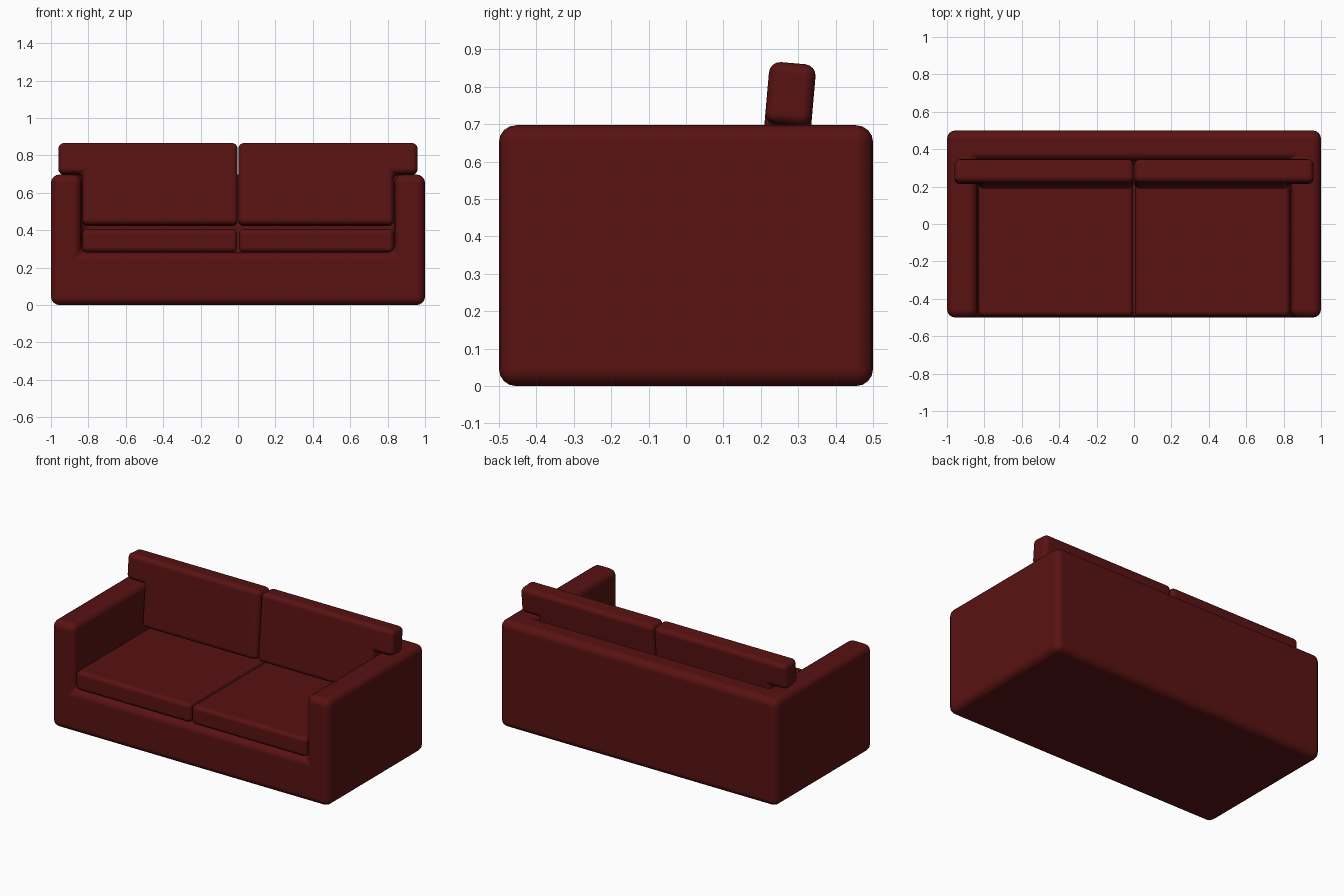
import bpy, bmesh, math
from mathutils import Matrix, Vector

if "Cube" in bpy.data.objects:
    bpy.data.objects.remove(bpy.data.objects["Cube"])

# Single upholstery colour
RED = (0.1, 0.006, 0.006, 1)
fabric = bpy.data.materials.new("dark red fabric")
fabric.use_nodes = True
fabric.diffuse_color = RED
bsdf = next(n for n in fabric.node_tree.nodes if n.type == 'BSDF_PRINCIPLED')
bsdf.inputs["Base Color"].default_value = RED
bsdf.inputs["Roughness"].default_value = 0.8


def prism(name, outline, depth, place, radius):
    """Extrude an x-z outline along +y, place it and round its edges."""
    bm = bmesh.new()
    face = bm.faces.new([bm.verts.new((x, 0, z)) for x, z in outline])
    new = bmesh.ops.extrude_face_region(bm, geom=[face])["geom"]
    verts = [v for v in new if isinstance(v, bmesh.types.BMVert)]
    bmesh.ops.translate(bm, verts=verts, vec=(0, depth, 0))
    bmesh.ops.recalc_face_normals(bm, faces=bm.faces)
    bm.transform(place)
    mesh = bpy.data.meshes.new(name)
    bm.to_mesh(mesh)
    bm.free()
    mesh.materials.append(fabric)
    obj = bpy.data.objects.new(name, mesh)
    bpy.context.collection.objects.link(obj)
    if radius:
        bevel = obj.modifiers.new("rounded edges", 'BEVEL')
        bevel.width = radius
        bevel.segments = 4
        bevel.limit_method = 'ANGLE'
        bevel.harden_normals = True
        mesh.shade_smooth()
    return obj


def rect(x0, x1, z0, z1):
    return [(x0, z0), (x1, z0), (x1, z1), (x0, z1)]


def move(y, z=0):
    return Matrix.Translation(Vector((0, y, z)))


# Frame: one solid block with the seating space cut out of it
frame = prism("sofa_frame", rect(-1, 1, 0, 0.697), 1, move(-0.5), 0.045)
cutter = prism("seat_space_cutter", rect(-0.837, 0.837, 0.28, 1), 0.94, move(-0.6), 0)
cutter.hide_render = True
cutter.hide_viewport = True
cut = frame.modifiers.new("seat space", 'BOOLEAN')
cut.operation = 'DIFFERENCE'
cut.solver = 'EXACT'
cut.object = cutter
frame.modifiers.move(1, 0)

# Matching pairs of seat cushions and leaning back cushions
lean = move(0.186, 0.43) @ Matrix.Rotation(math.radians(-5), 4, 'X')
back_outline = [(0.002, 0), (0.832, 0), (0.832, 0.275),
                (0.96, 0.275), (0.96, 0.44), (0.002, 0.44)]
for side, s in (("left", 1), ("right", -1)):
    flip = Matrix.Diagonal((s, 1, 1, 1))
    seat = prism(side + "_seat_cushion", rect(0.005, 0.832, 0.283, 0.405),
                 0.825, move(-0.492) @ flip, 0.025)
    back = prism(side + "_back_cushion", back_outline, 0.125, lean @ flip, 0.03)
    if s < 0:
        for obj in (seat, back):
            obj.data.flip_normals()
